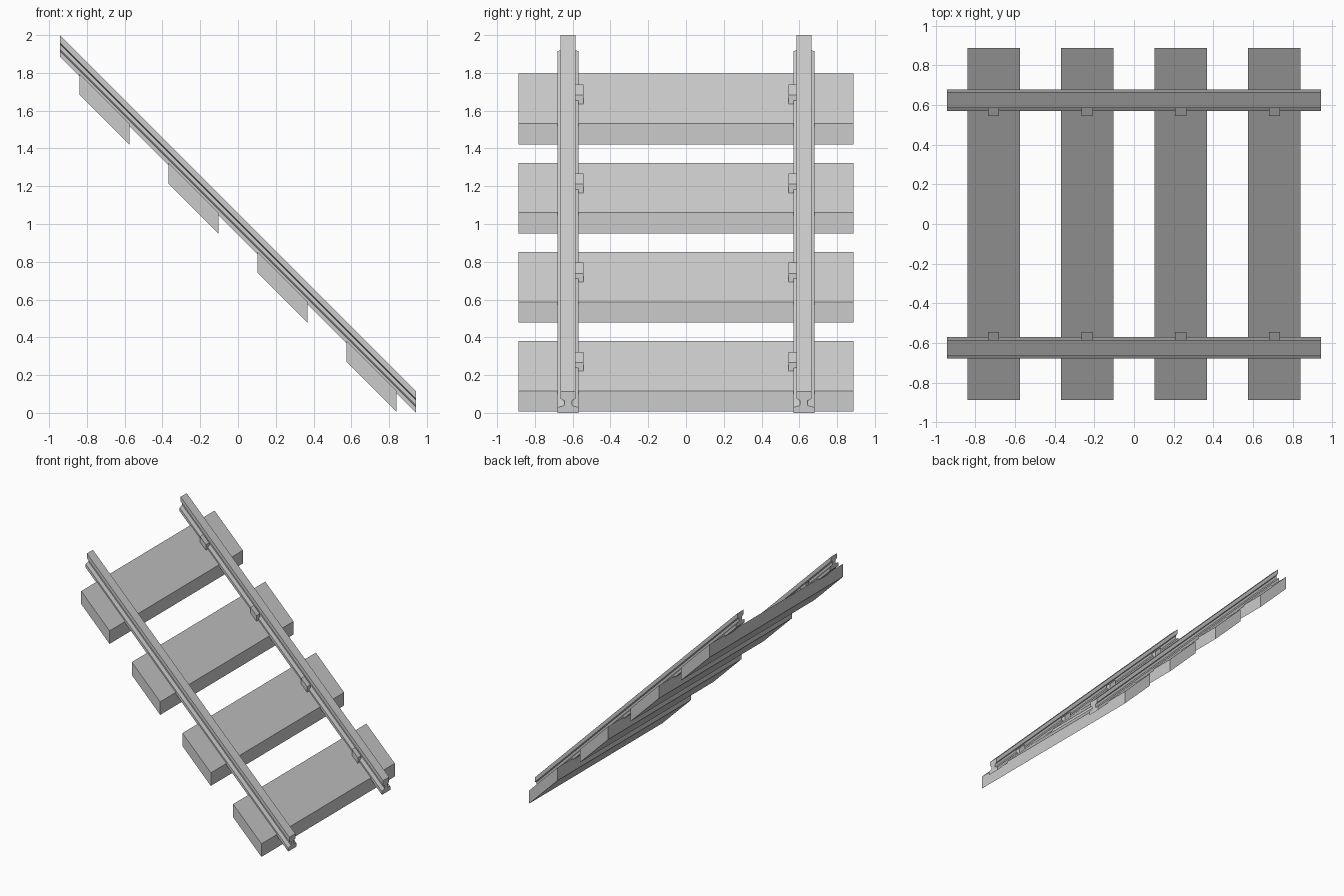
import bpy, bmesh

if "Cube" in bpy.data.objects:
    bpy.data.objects.remove(bpy.data.objects["Cube"])

SLOPE = -1.0      # track is sheared down towards +x
HALF_LEN = 0.943
RAIL_Y = 0.624


def extrude_x(name, outline, x0, x1):
    """Prism of a (y, z) outline along x, sheared to follow the slope."""
    bm = bmesh.new()
    a = [bm.verts.new((x0, y, z + SLOPE * x0)) for y, z in outline]
    b = [bm.verts.new((x1, y, z + SLOPE * x1)) for y, z in outline]
    bm.faces.new(a)
    bm.faces.new(b)
    n = len(outline)
    for i in range(n):
        j = (i + 1) % n
        bm.faces.new((a[i], a[j], b[j], b[i]))
    bmesh.ops.recalc_face_normals(bm, faces=bm.faces)
    mesh = bpy.data.meshes.new(name)
    bm.to_mesh(mesh)
    bm.free()
    obj = bpy.data.objects.new(name, mesh)
    bpy.context.collection.objects.link(obj)
    return obj


# Half profile of a rail: foot, web, head
half = [(0.055, 0.943), (0.055, 0.972), (0.020, 0.982), (0.020, 1.008),
        (0.040, 1.018), (0.040, 1.057)]
rail = half + [(-y, z) for y, z in reversed(half)]

# Rail clip: block beside the foot with a lip over it
clip = [(0.543, 0.950), (0.570, 0.950), (0.570, 0.974), (0.588, 0.974),
        (0.588, 1.003), (0.543, 1.003)]

# Sleeper cross-section
sleeper = [(-0.887, 0.846), (0.887, 0.846), (0.887, 0.956), (-0.887, 0.956)]

for side, label in ((-1, "front"), (1, "back")):
    extrude_x(f"{label}_rail", [(y + side * RAIL_Y, z) for y, z in rail],
              -HALF_LEN, HALF_LEN)

for i in range(4):
    x = (i - 1.5) * 0.4717
    extrude_x(f"sleeper_{i + 1}", sleeper, x - 0.132, x + 0.132)
    for side, label in ((-1, "front"), (1, "back")):
        extrude_x(f"{label}_clip_{i + 1}", [(y * side, z) for y, z in clip],
                  x - 0.028, x + 0.028)
